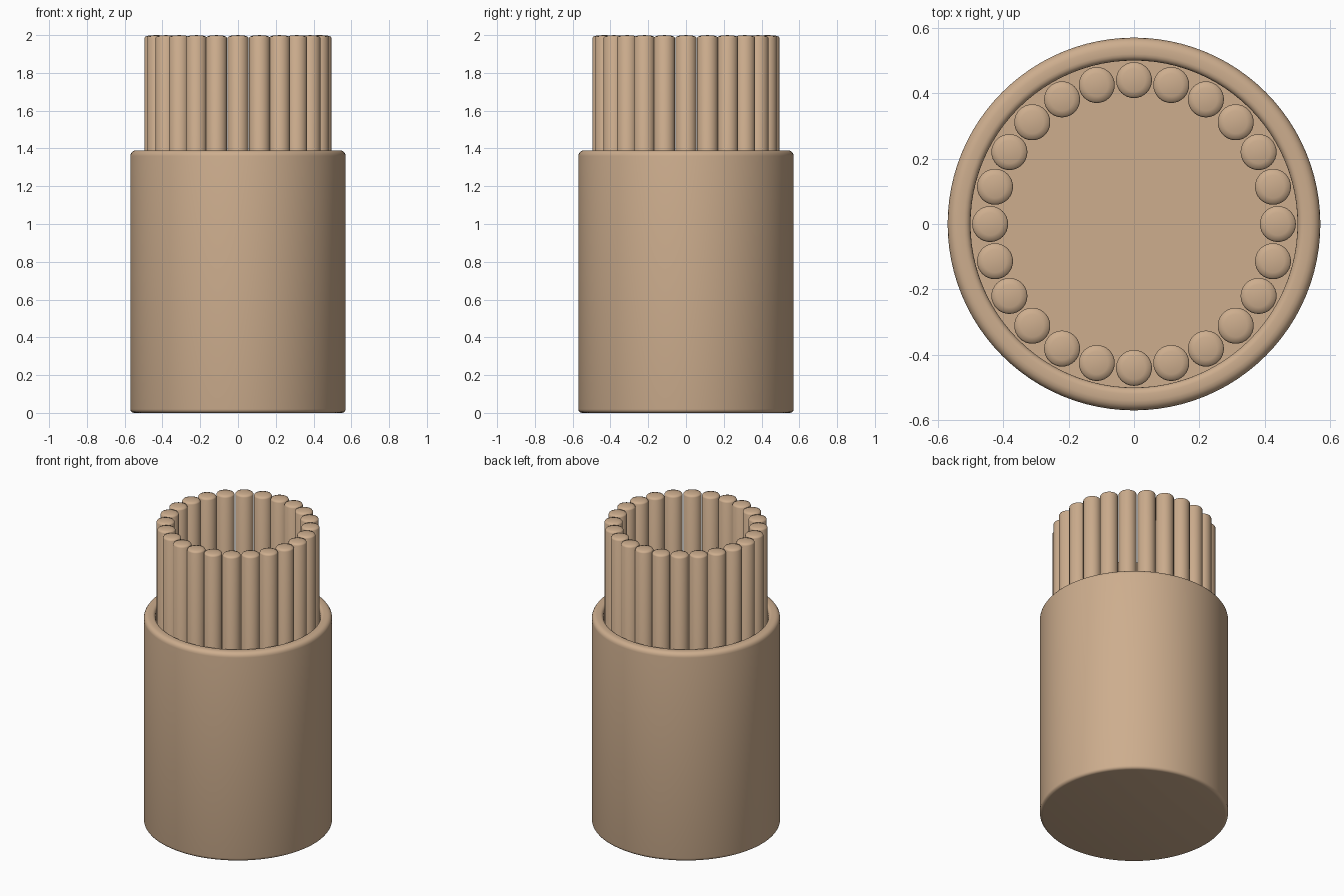
import bpy, bmesh, math

if "Cube" in bpy.data.objects:
    bpy.data.objects.remove(bpy.data.objects["Cube"])

tan = bpy.data.materials.new("light_wood")
tan.diffuse_color = (0.61, 0.42, 0.27, 1)
tan.use_nodes = True
tan.node_tree.nodes["Principled BSDF"].inputs["Base Color"].default_value = tan.diffuse_color


def lathe(name, profile, segments, location=(0, 0, 0)):
    """Spin an (r, z) profile, starting and ending on the axis, into a solid."""
    bm = bmesh.new()
    verts = [bm.verts.new((r, 0, z)) for r, z in profile]
    edges = [bm.edges.new(pair) for pair in zip(verts, verts[1:])]
    bmesh.ops.spin(bm, geom=verts + edges, cent=(0, 0, 0), axis=(0, 0, 1),
                   angle=math.tau, steps=segments)
    bmesh.ops.remove_doubles(bm, verts=bm.verts, dist=1e-5)
    bmesh.ops.recalc_face_normals(bm, faces=bm.faces)
    mesh = bpy.data.meshes.new(name)
    bm.to_mesh(mesh)
    bm.free()
    mesh.materials.append(tan)
    obj = bpy.data.objects.new(name, mesh)
    obj.location = location
    bpy.context.collection.objects.link(obj)
    bpy.ops.object.select_all(action='DESELECT')
    obj.select_set(True)
    bpy.context.view_layer.objects.active = obj
    bpy.ops.object.shade_smooth_by_angle(angle=math.radians(50))
    return obj


def corner(cr, cz, radius, start, steps=4):
    """Quarter-round points, turning counter-clockwise from start degrees."""
    return [(cr + radius * math.cos(math.radians(start + 90 * i / steps)),
             cz + radius * math.sin(math.radians(start + 90 * i / steps)))
            for i in range(steps + 1)]


# Cup: rounded foot, straight wall, soft rim, hollow inside
R_OUT, R_IN, H, FLOOR = 0.57, 0.5, 1.39, 0.07
cup = ([(0, 0)] + corner(R_OUT - 0.02, 0.02, 0.02, -90)
       + corner(R_OUT - 0.03, H - 0.03, 0.03, 0)
       + corner(R_IN + 0.02, H - 0.02, 0.02, 90)
       + [(R_IN, FLOOR), (0, FLOOR)])
lathe("cup", cup, 96)

# Ring of round sticks standing against the inner wall
RING, R_STICK, COUNT = 0.44, 0.055, 24
stick = [(0, FLOOR), (R_STICK, FLOOR), (R_STICK, 1.985), (0.051, 1.992),
         (0.035, 1.997), (0, 2.0)]
for i in range(COUNT):
    a = math.tau * i / COUNT
    lathe(f"stick_{i + 1}", stick, 32,
          (RING * math.cos(a), RING * math.sin(a), 0))
